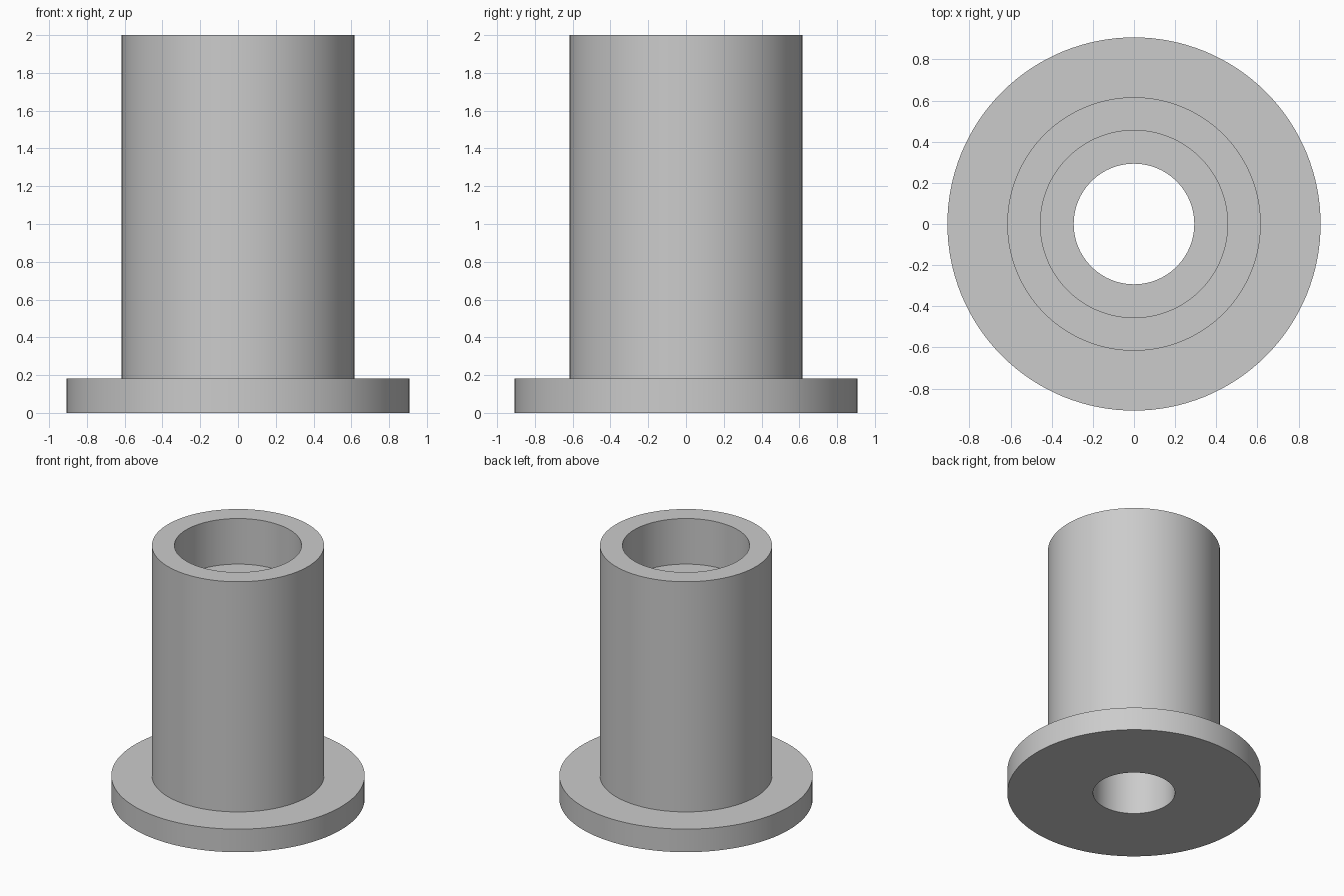
import bpy
import bmesh
import math

cube = bpy.data.objects.get("Cube")
if cube:
    bpy.data.objects.remove(cube, do_unlink=True)

SEGMENTS = 128

# Plain grey material
grey = bpy.data.materials.new("plain grey")
colour = (0.6, 0.6, 0.6, 1)
grey.diffuse_color = colour
grey.use_nodes = True
grey.node_tree.nodes["Principled BSDF"].inputs["Base Color"].default_value = colour


def lathe(name, profile):
    """Spin a closed (radius, height) profile around the z axis."""
    bm = bmesh.new()
    verts = [bm.verts.new((r, 0, z)) for r, z in profile]
    edges = [bm.edges.new((v, verts[(i + 1) % len(verts)])) for i, v in enumerate(verts)]
    bmesh.ops.spin(bm, geom=verts + edges, cent=(0, 0, 0), axis=(0, 0, 1),
                   angle=math.tau, steps=SEGMENTS, use_merge=True)
    bmesh.ops.remove_doubles(bm, verts=bm.verts, dist=0.0001)
    bmesh.ops.recalc_face_normals(bm, faces=bm.faces)
    mesh = bpy.data.meshes.new(name)
    bm.to_mesh(mesh)
    bm.free()
    mesh.materials.append(grey)
    obj = bpy.data.objects.new(name, mesh)
    bpy.context.collection.objects.link(obj)
    bpy.ops.object.select_all(action="DESELECT")
    obj.select_set(True)
    bpy.context.view_layer.objects.active = obj
    bpy.ops.object.shade_smooth_by_angle(angle=math.radians(30))
    return obj


# Flanged bushing: through hole below, wider counterbore at the top
flange_r, sleeve_r, counterbore_r, hole_r = 0.907, 0.616, 0.455, 0.293
flange_top, shelf, top = 0.182, 1.64, 2.0

lathe("flanged_bushing", [
    (hole_r, 0), (flange_r, 0), (flange_r, flange_top),
    (sleeve_r, flange_top), (sleeve_r, top),
    (counterbore_r, top), (counterbore_r, shelf), (hole_r, shelf),
])
